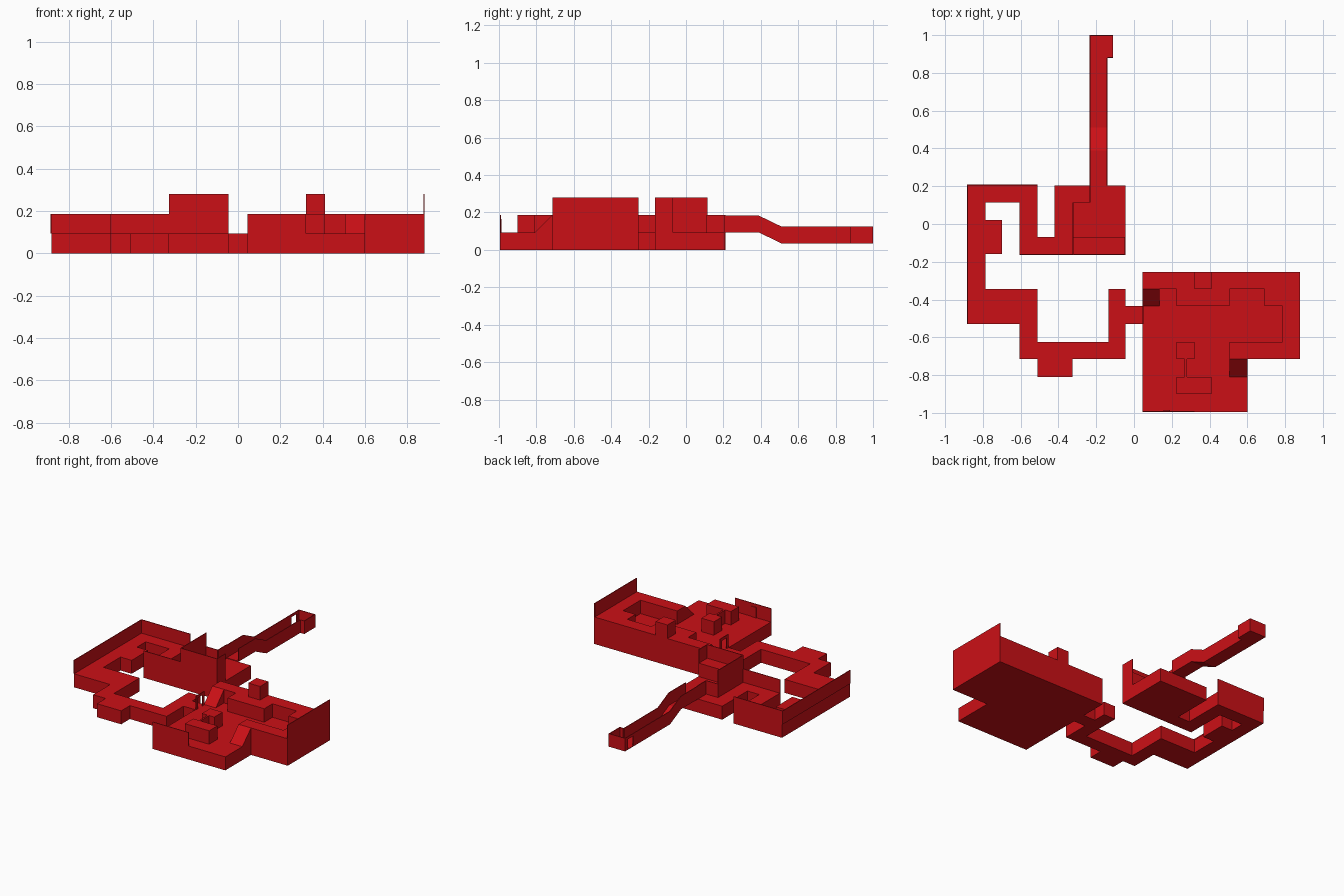
import bpy, bmesh
from mathutils import Vector

if "Cube" in bpy.data.objects:
    bpy.data.objects.remove(bpy.data.objects["Cube"])

red = bpy.data.materials.new("red")
red.diffuse_color = (0.6, 0.005, 0.008, 1)
red.use_nodes = True
red.node_tree.nodes["Principled BSDF"].inputs["Base Color"].default_value = red.diffuse_color
L1, L2, L3 = 0.093, 0.186, 0.28   # storey heights
T = 0.005                         # wall panel thickness


def prism(name, pts, vec):
    """Extrude a closed 3D outline along vec."""
    bm = bmesh.new()
    face = bm.faces.new([bm.verts.new(p) for p in pts])
    ext = bmesh.ops.extrude_face_region(bm, geom=[face], use_keep_orig=True)
    verts = [g for g in ext["geom"] if isinstance(g, bmesh.types.BMVert)]
    bmesh.ops.translate(bm, verts=verts, vec=Vector(vec))
    bmesh.ops.recalc_face_normals(bm, faces=bm.faces)
    mesh = bpy.data.meshes.new(name)
    bm.to_mesh(mesh)
    bm.free()
    mesh.materials.append(red)
    ob = bpy.data.objects.new(name, mesh)
    bpy.context.collection.objects.link(ob)
    return ob


def slab(name, outline, z0, z1):
    return prism(name, [(x, y, z0) for x, y in outline], (0, 0, z1 - z0))


def box(name, x0, x1, y0, y1, z0, z1):
    return slab(name, [(x0, y0), (x1, y0), (x1, y1), (x0, y1)], z0, z1)


def side_profile(name, yz, x0, x1):
    return prism(name, [(x0, y, z) for y, z in yz], (x1 - x0, 0, 0))


def door_frame_x(name, x, y0, y1, z0, z1):
    """Doorway in a wall facing x, drawn as one arch-shaped outline."""
    a, b, h = y0 + (y1 - y0) * .25, y1 - (y1 - y0) * .25, z0 + (z1 - z0) * .8
    side_profile(name, [(y0, z0), (a, z0), (a, h), (b, h), (b, z0),
                        (y1, z0), (y1, z1), (y0, z1)], x, x + T)


# Winding western floor with its entrance room
slab("west_floor", [
    (.045, -.53), (.045, -.435), (-.045, -.435), (-.045, -.345), (-.135, -.345),
    (-.135, -.625), (-.51, -.625), (-.51, -.345), (-.785, -.345), (-.785, -.16),
    (-.70, -.16), (-.70, .02), (-.785, .02), (-.785, .115), (-.605, .115),
    (-.605, -.165), (-.045, -.165), (-.045, .205), (-.42, .205), (-.42, -.07),
    (-.51, -.07), (-.51, .21), (-.88, .21), (-.88, -.53), (-.605, -.53),
    (-.605, -.715), (-.51, -.715), (-.51, -.81), (-.325, -.81), (-.325, -.715),
    (-.045, -.715), (-.045, -.53)], 0, L1)

# Eastern hall: lower floor and raised platform around the pit
slab("hall_floor", [(.045, -.995), (.6, -.995), (.6, -.715), (.88, -.715),
                    (.88, -.255), (.045, -.255)], 0, L1)
slab("hall_platform", [
    (.045, -.345), (.225, -.345), (.225, -.435), (.505, -.435), (.505, -.345),
    (.69, -.345), (.69, -.435), (.785, -.435), (.785, -.625), (.505, -.625),
    (.505, -.715), (.88, -.715), (.88, -.255), (.045, -.255)], L1, L2)

# Ramps up to the platform
for name, x0, x1, y0, y1 in [("west_ramp", .045, .135, -.435, -.345),
                             ("south_ramp", .505, .6, -.81, -.715)]:
    side_profile(name, [(y0, L1), (y1, L1), (y1, L2)], x0, x1)

# Crates and the thin divider between them
box("wide_crate", .225, .41, -.9, -.81, L1, L2)
box("small_crate", .225, .32, -.715, -.625, L1, L2)
box("upper_crate", .32, .41, -.345, -.255, L2, L3)
box("crate_divider", .268, .28, -.81, -.715, L1, L2)

# Thin outer walls
box("west_wall", -.885, -.88, -.53, .21, L1, L2)
box("north_wall", -.88, -.51, .21 - T, .21, L1, L2)
box("hall_east_wall", .88 - T, .88, -.715, -.255, L2, L3)
box("hall_south_wall", .045, .32, -.995, -.995 + T, L1, L2)
box("hall_south_door", .155, .19, -.995 + T, -.986, L1, .165)
door_frame_x("hall_doorway", .045, -.53, -.435, L1, L2)

# Entrance room: raised ledge and partitions
box("ledge", -.325, -.045, -.165, -.07, L1, L2)
box("room_south_low_wall", -.605, -.325, -.165, -.165 + T, L1, L2)
box("room_south_high_wall", -.325, -.045, -.165, -.165 + T, L2, L3)
box("ledge_east_wall", -.045 - T, -.045, -.165, -.07, L2, L3)
box("room_partition", -.325, -.325 + T, -.165, .115, L1, L3)
box("room_cross_partition", -.325, -.235, .115 - T, .115, L1, L2)
box("room_side_partition", -.235, -.235 + T, .115, .205, L1, L2)

# Descending northern corridor: floor and two side walls
top = [(.205, L1), (.39, L1), (.51, .035), (.88, .035)]
floor = top + [(y, z + .004) for y, z in reversed(top)]
wall = top + [(y, z + .09) for y, z in reversed(top)]
side_profile("corridor_floor", floor, -.23, -.14)
side_profile("corridor_west_wall", wall, -.235, -.23)
side_profile("corridor_east_wall", wall, -.145, -.14)

# End room of the corridor
box("end_floor", -.235, -.11, .88, 1, .035, .039)
box("end_north_wall", -.235, -.11, 1 - T, 1, .035, .125)
box("end_east_wall", -.11 - T, -.11, .88, 1, .035, .125)
box("end_south_wall", -.14, -.11, .88, .88 + T, .035, .125)
door_frame_x("end_doorway", -.235, .88, 1, .035, .125)
